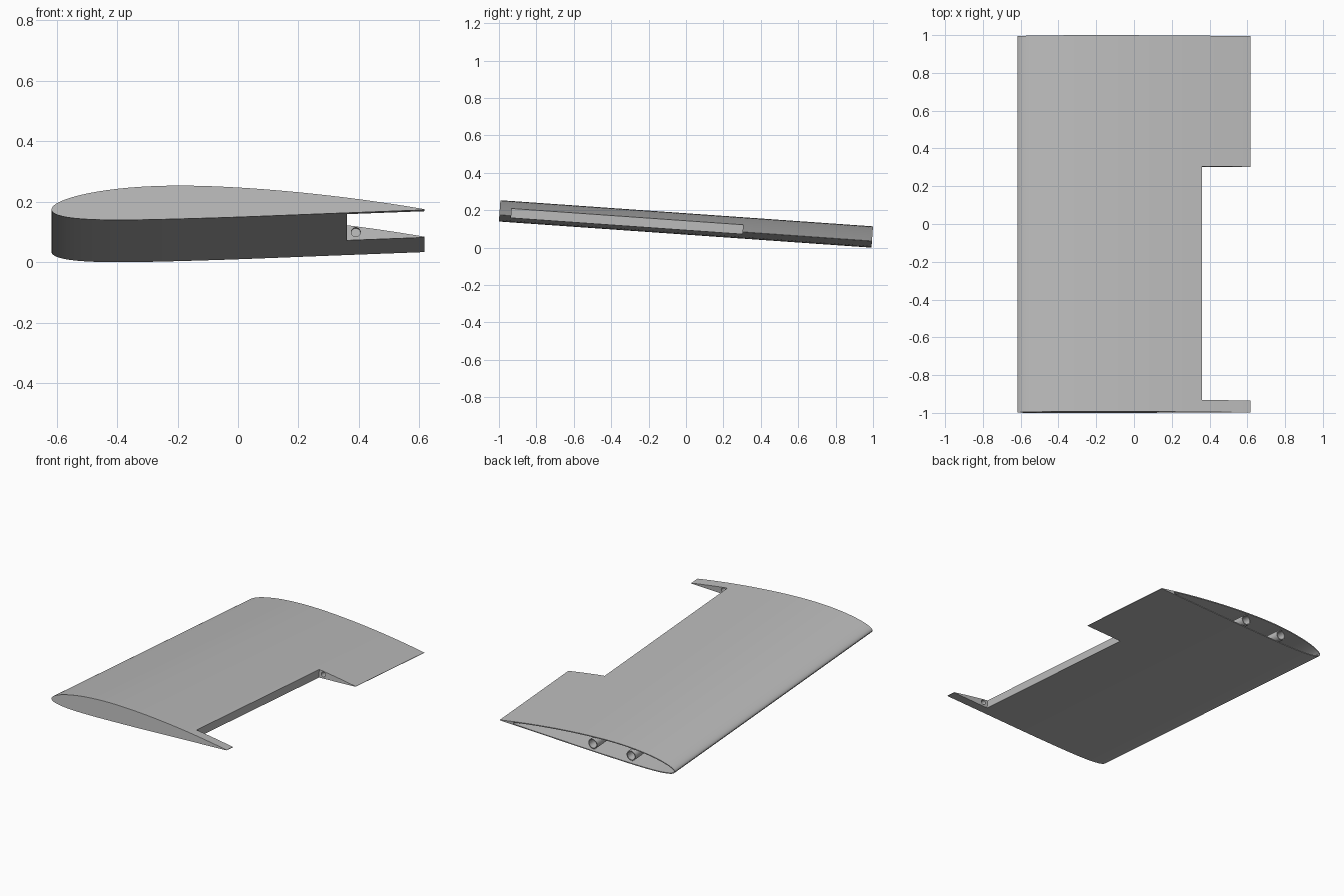
import bpy, bmesh, math
from mathutils import Matrix

if "Cube" in bpy.data.objects:
    bpy.data.objects.remove(bpy.data.objects["Cube"])

CHORD, HALF, LEAD, CHORD_Z = 1.235, 0.9985, -0.6175, -0.0255
NOTCH_X, NOTCH_Y0, NOTCH_Y1 = 0.36, -0.935, 0.305
PLACE = Matrix.Translation((0, 0, 0.13)) @ Matrix.Rotation(-0.07, 4, 'X')

grey = bpy.data.materials.new("light grey")
grey.use_nodes = True
grey.diffuse_color = (0.5, 0.5, 0.5, 1)
grey.node_tree.nodes["Principled BSDF"].inputs["Base Color"].default_value = (0.5, 0.5, 0.5, 1)


def section(f, thick=0.09, camber=0.02, peak=0.4):
    """Camber height and half thickness at chord fraction f."""
    half = 5 * thick * (0.2969 * math.sqrt(f) - 0.126 * f - 0.3516 * f**2
                        + 0.2843 * f**3 - 0.1015 * f**4)
    if f < peak:
        mid = camber / peak**2 * (2 * peak * f - f * f)
    else:
        mid = camber / (1 - peak)**2 * (1 - 2 * peak + 2 * peak * f - f * f)
    return CHORD_Z + mid * CHORD, half * CHORD


def airfoil(wall=0.0, steps=44):
    """Closed wing outline, pulled inwards by the wall thickness."""
    upper, lower = [], []
    for i in range(steps + 1):
        f = (1 - math.cos(math.pi * i / steps)) / 2
        mid, half = section(f)
        half -= wall
        x = LEAD + f * CHORD
        if wall and half < 0.003:
            continue
        upper.append((x, mid + half))
        if half > 0:
            lower.append((x, mid - half))
    return upper + lower[::-1]


def new_object(name, bm):
    bmesh.ops.recalc_face_normals(bm, faces=bm.faces)
    mesh = bpy.data.meshes.new(name)
    bm.to_mesh(mesh)
    bm.free()
    mesh.materials.append(grey)
    obj = bpy.data.objects.new(name, mesh)
    bpy.context.collection.objects.link(obj)
    return obj


def prism(name, outline, y0, y1):
    """Extrude an xz outline along y."""
    bm = bmesh.new()
    face = bm.faces.new([bm.verts.new((x, y0, z)) for x, z in outline])
    ext = bmesh.ops.extrude_face_region(bm, geom=[face])
    verts = [g for g in ext["geom"] if isinstance(g, bmesh.types.BMVert)]
    bmesh.ops.translate(bm, verts=verts, vec=(0, y1 - y0, 0))
    return new_object(name, bm)


def circle(x, z, r, n=32):
    return [(x + r * math.cos(2 * math.pi * i / n),
             z + r * math.sin(2 * math.pi * i / n)) for i in range(n)]


def box(x0, x1):
    return [(x0, -0.5), (x1, -0.5), (x1, 0.5), (x0, 0.5)]


def cut(obj, cutter):
    cutter.hide_render = True
    mod = obj.modifiers.new("cut", 'BOOLEAN')
    mod.operation, mod.solver, mod.object = 'DIFFERENCE', 'EXACT', cutter
    bpy.context.view_layer.objects.active = obj
    bpy.ops.object.modifier_apply(modifier=mod.name)
    bpy.data.objects.remove(cutter)


def finish(obj):
    obj.data.transform(PLACE)
    bpy.ops.object.select_all(action='DESELECT')
    obj.select_set(True)
    bpy.context.view_layer.objects.active = obj
    bpy.ops.object.shade_smooth_by_angle(angle=math.radians(30))


# Wing skin: closed at the tip, with the control surface bay cut out
wing = prism("wing_skin", airfoil(), -HALF, HALF)
cut(wing, prism("bay_cutter", box(NOTCH_X, 1), NOTCH_Y0, NOTCH_Y1))

# Hinge pin holes in both ends of the bay
cut(wing, prism("hinge_cutter", circle(0.39, -0.009, 0.015), NOTCH_Y0 - 0.04, NOTCH_Y1 + 0.04))

# Hollow interior, open at the root
cavity = prism("cavity_cutter", airfoil(wall=0.006), -0.96, HALF + 0.1)
cut(cavity, prism("cavity_trim", box(NOTCH_X - 0.012, 1), -1.2, NOTCH_Y1 + 0.06))
cut(wing, cavity)
finish(wing)

# Two spar tubes ending flush with the open root
for name, x in (("rear_spar_tube", -0.04), ("front_spar_tube", -0.31)):
    z = section((x - LEAD) / CHORD)[0]
    tube = prism(name, circle(x, z, 0.032), -0.95, HALF)
    cut(tube, prism("bore_cutter", circle(x, z, 0.026), -0.9, HALF + 0.1))
    finish(tube)
